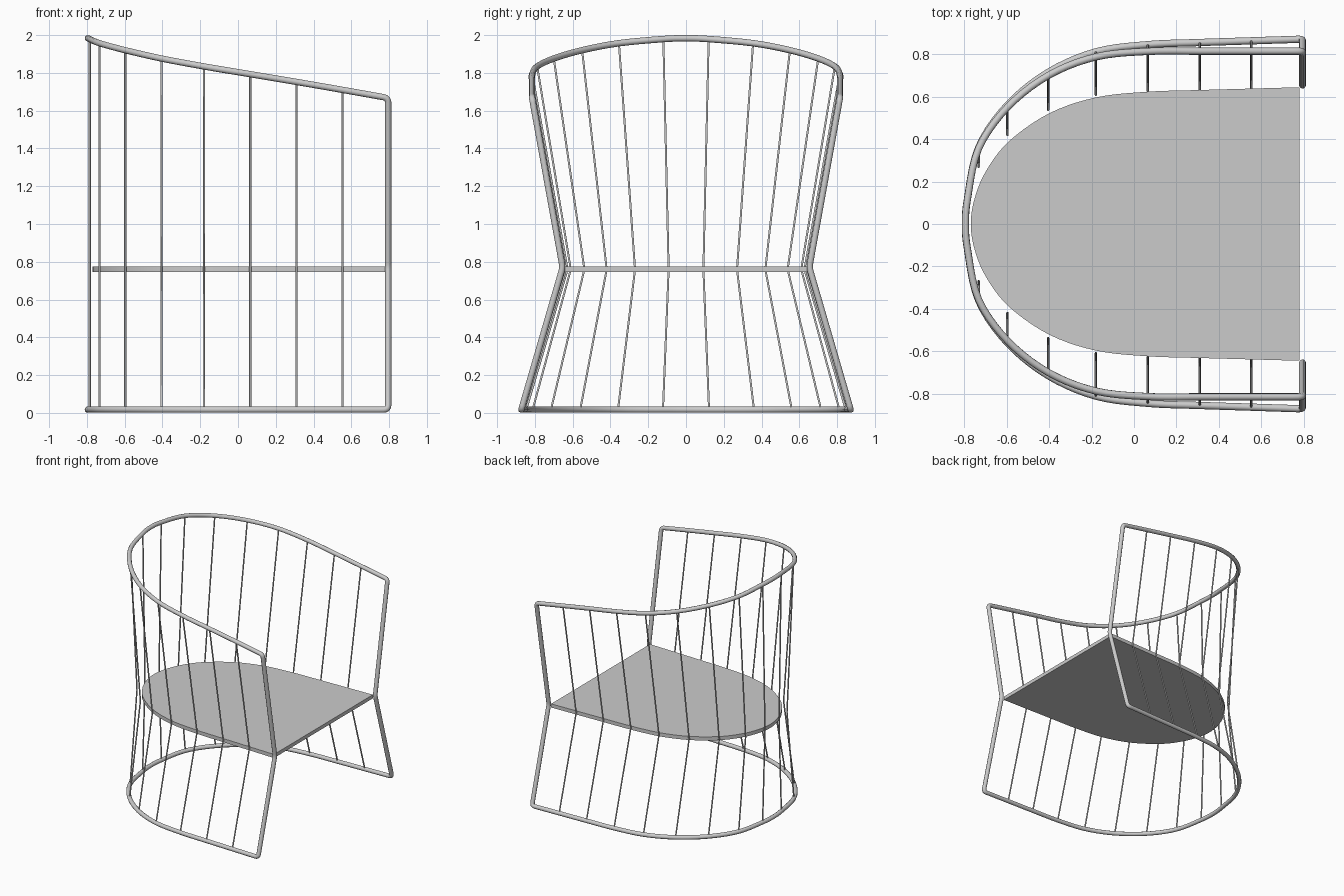
import bpy, bmesh
from mathutils import Vector

if "Cube" in bpy.data.objects:
    bpy.data.objects.remove(bpy.data.objects["Cube"])

TUBE, WIRE = 0.017, 0.006
SEAT_Z = 0.76

# stations from back to front: x, base y, waist y, top y, top z
STATIONS = [
    (-0.785, 0.122, 0.092, 0.120, 1.979),
    (-0.733, 0.360, 0.270, 0.355, 1.957),
    (-0.597, 0.560, 0.420, 0.550, 1.920),
    (-0.405, 0.715, 0.538, 0.700, 1.876),
    (-0.180, 0.812, 0.610, 0.788, 1.834),
    (0.065, 0.846, 0.627, 0.814, 1.793),
    (0.310, 0.856, 0.635, 0.815, 1.752),
    (0.553, 0.864, 0.642, 0.815, 1.710),
]
FRONT_X = 0.795


def spline(pts, n=5):
    """Catmull-Rom curve through the points."""
    p = [2 * pts[0] - pts[1]] + pts + [2 * pts[-1] - pts[-2]]
    out = []
    for a, b, c, d in zip(p, p[1:], p[2:], p[3:]):
        for i in range(n):
            t = i / n
            out.append(0.5 * (2 * b + (c - a) * t + (2 * a - 5 * b + 4 * c - d) * t * t
                              + (3 * b - a - 3 * c + d) * t ** 3))
    return out + [pts[-1]]


def mirrored(half):
    """Complete a back-to-front half path across y = 0."""
    return [Vector((v.x, -v.y, v.z)) for v in reversed(half) if v.y > 1e-5] + half


def fillet(corner, before, after, r=0.025):
    a = corner + (before - corner).normalized() * r
    b = corner + (after - corner).normalized() * r
    return [a.lerp(corner, t).lerp(corner.lerp(b, t), t) for t in (0, .25, .5, .75, 1)]


def tube(name, paths, radius, cyclic=False, res=3):
    cu = bpy.data.curves.new(name, 'CURVE')
    cu.dimensions = '3D'
    cu.bevel_depth = radius
    cu.bevel_resolution = res
    cu.use_fill_caps = True
    for path in paths:
        s = cu.splines.new('POLY')
        s.points.add(len(path) - 1)
        for p, v in zip(s.points, path):
            p.co = (*v, 1)
        s.use_cyclic_u = cyclic
        s.use_smooth = True
    ob = bpy.data.objects.new(name, cu)
    bpy.context.collection.objects.link(ob)
    return ob


# continuous tube frame: base hoop, front uprights, top rail
base = spline(mirrored([Vector((-0.795, 0, TUBE))]
                       + [Vector((s[0], s[1], TUBE)) for s in STATIONS]
                       + [Vector((FRONT_X, 0.872, TUBE))]))
rail = spline(mirrored([Vector((-0.795, 0, 2 - TUBE))]
                       + [Vector((s[0], s[3], s[4])) for s in STATIONS]
                       + [Vector((FRONT_X, 0.815, 1.667))]))
knee_r = Vector((FRONT_X, 0.653, 0.77))
knee_l = Vector((FRONT_X, -0.653, 0.77))
loop = base[1:-1]
loop += fillet(base[-1], base[-2], knee_r)
loop += fillet(knee_r, base[-1], rail[-1])
loop += fillet(rail[-1], knee_r, rail[-2])
loop += list(reversed(rail[1:-1]))
loop += fillet(rail[0], rail[1], knee_l)
loop += fillet(knee_l, rail[0], base[0])
loop += fillet(base[0], knee_l, base[1])
tube("tube_frame", [loop], TUBE, cyclic=True)

# thin wire spindles pinched at the seat
wires = []
for x, yb, yw, yt, zt in STATIONS:
    for s in (1, -1):
        wires.append([Vector((x, s * yb, TUBE)), Vector((x, s * yw, SEAT_Z)),
                      Vector((x, s * yt, zt))])
tube("wire_spindles", wires, WIRE, res=1)

# flat seat panel with a rounded back
edge = [(-0.77, 0), (-0.752, 0.12), (-0.698, 0.25), (-0.59, 0.39), (-0.40, 0.522),
        (-0.18, 0.597), (0.065, 0.624), (0.31, 0.632), (0.78, 0.645)]
outline = spline(mirrored([Vector((x, y, SEAT_Z - 0.015)) for x, y in edge]))
bm = bmesh.new()
face = bm.faces.new([bm.verts.new(v) for v in outline])
ext = bmesh.ops.extrude_face_region(bm, geom=[face])
bmesh.ops.translate(bm, vec=(0, 0, 0.03),
                    verts=[g for g in ext["geom"] if isinstance(g, bmesh.types.BMVert)])
bmesh.ops.recalc_face_normals(bm, faces=bm.faces)
me = bpy.data.meshes.new("seat")
bm.to_mesh(me)
bm.free()
seat = bpy.data.objects.new("seat", me)
bpy.context.collection.objects.link(seat)
bpy.context.view_layer.objects.active = seat
seat.select_set(True)
bpy.ops.object.shade_smooth_by_angle()
